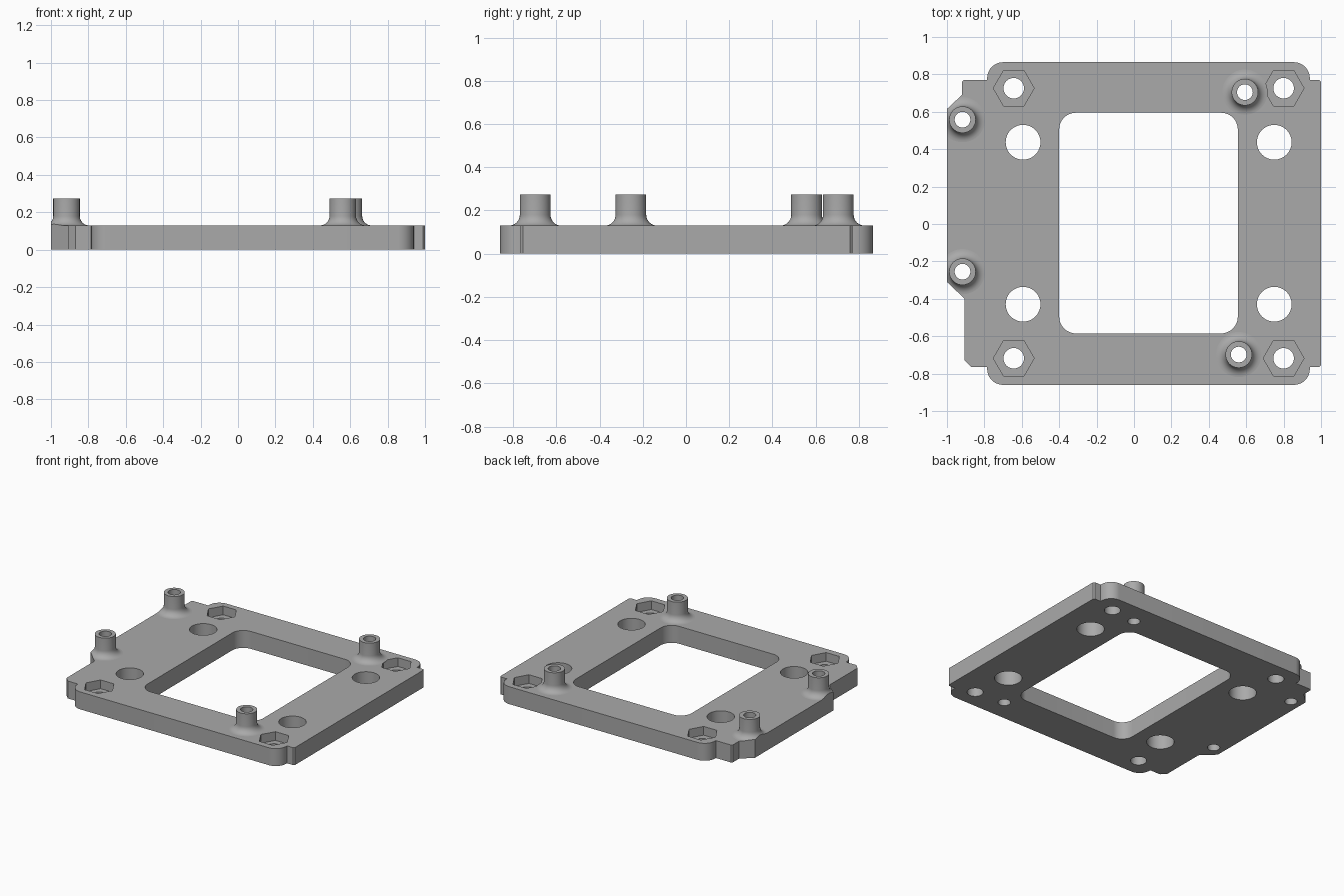
import bpy, bmesh
from math import sin, cos, pi, radians

THICK, TOP = 0.13, 0.275

old = bpy.data.objects.get("Cube")
if old:
    bpy.data.objects.remove(old, do_unlink=True)

grey = bpy.data.materials.new("plain grey")
grey.use_nodes = True
grey.diffuse_color = (0.4, 0.4, 0.4, 1)
grey.node_tree.nodes["Principled BSDF"].inputs["Base Color"].default_value = grey.diffuse_color


def make_object(name, bm):
    bmesh.ops.recalc_face_normals(bm, faces=bm.faces)
    mesh = bpy.data.meshes.new(name)
    bm.to_mesh(mesh)
    bm.free()
    mesh.materials.append(grey)
    obj = bpy.data.objects.new(name, mesh)
    bpy.context.collection.objects.link(obj)
    return obj


def prism(name, points, z0, z1):
    bm = bmesh.new()
    face = bm.faces.new([bm.verts.new((x, y, z0)) for x, y in points])
    grown = bmesh.ops.extrude_face_region(bm, geom=[face])["geom"]
    bmesh.ops.translate(bm, vec=(0, 0, z1 - z0),
                        verts=[v for v in grown if isinstance(v, bmesh.types.BMVert)])
    return make_object(name, bm)


def arc(x, y, r, start, sweep, steps):
    angles = [radians(start + sweep * i / steps) for i in range(steps + 1)]
    return [(x + r * cos(a), y + r * sin(a)) for a in angles]


def circle(x, y, r, sides):
    return arc(x, y, r, 0, 360, sides)[:-1]


def boolean(obj, tool, operation):
    mod = obj.modifiers.new(operation, "BOOLEAN")
    mod.operation, mod.object, mod.solver = operation, tool, "EXACT"
    bpy.context.view_layer.objects.active = obj
    bpy.ops.object.modifier_apply(modifier=mod.name)
    bpy.data.objects.remove(tool, do_unlink=True)


def smooth(obj):
    bpy.ops.object.select_all(action="DESELECT")
    obj.select_set(True)
    bpy.context.view_layer.objects.active = obj
    bpy.ops.object.shade_smooth_by_angle(angle=radians(30))


# Plate outline, anticlockwise from the front right tab
R = 0.085
outline = [(0.94, -0.765), (0.99, -0.765), (1, -0.755), (1, 0.76), (0.99, 0.77), (0.94, 0.77)]
outline += arc(0.94 - R, 0.865 - R, R, 0, 90, 12)
outline += arc(-0.785 + R, 0.865 - R, R, 90, 90, 12)
outline += [(-0.785, 0.77), (-0.91, 0.77), (-0.92, 0.76), (-0.92, 0.69), (-1, 0.615),
            (-1, -0.31), (-0.905, -0.4), (-0.905, -0.73), (-0.87, -0.765), (-0.785, -0.765)]
outline += arc(-0.785 + R, -0.86 + R, R, 180, 90, 12)
outline += arc(0.94 - R, -0.86 + R, R, 270, 90, 12)
plate = prism("mounting_plate", outline, 0, THICK)

# Rounded central window
window = []
for x, y, start in ((0.465, 0.505, 0), (-0.31, 0.505, 90), (-0.31, -0.495, 180), (0.465, -0.495, 270)):
    window += arc(x, y, 0.09, start, 90, 12)
boolean(plate, prism("window_cutter", window, -0.1, 0.3), "DIFFERENCE")

# Large holes, and screw holes with hexagonal nut pockets
for side in (-1, 1):
    for x in (-0.593, 0.75):
        boolean(plate, prism("hole_cutter", circle(x, 0.433 * side + 0.004, 0.093, 48), -0.1, 0.3), "DIFFERENCE")
    for x in (-0.643, 0.8):
        y = 0.722 * side + 0.004
        boolean(plate, prism("screw_cutter", circle(x, y, 0.055, 40), -0.1, 0.3), "DIFFERENCE")
        boolean(plate, prism("nut_cutter", circle(x, y, 0.109, 6), 0.065, 0.3), "DIFFERENCE")

# Hollow standoffs with flared feet, bored through the plate
POST, BORE, FLARE, SIDES = 0.071, 0.042, 0.05, 48
foot = arc(POST + FLARE, THICK + FLARE, FLARE, 270, -90, 8)
profile = [(BORE, THICK)] + foot + [(POST, TOP), (BORE, TOP)]
posts = {"rear_right": (-0.917, 0.558), "front_right": (-0.917, -0.255),
         "rear_left": (0.593, 0.705), "front_left": (0.56, -0.698)}
for name, (x, y) in posts.items():
    boolean(plate, prism("bore_cutter", circle(x, y, BORE, SIDES), -0.1, 0.4), "DIFFERENCE")
    bm = bmesh.new()
    rings = [[bm.verts.new((px, py, z)) for px, py in circle(x, y, r, SIDES)] for r, z in profile]
    for a, b in zip(rings, rings[1:] + rings[:1]):
        for i in range(SIDES):
            j = (i + 1) % SIDES
            bm.faces.new((a[i], a[j], b[j], b[i]))
    post = make_object(name + "_standoff", bm)
    # Trim the foot where it would overhang the plate edge
    if x < -0.8:
        boolean(post, prism("edge_trimmer", outline, -0.1, 0.5), "INTERSECT")
    smooth(post)
smooth(plate)
